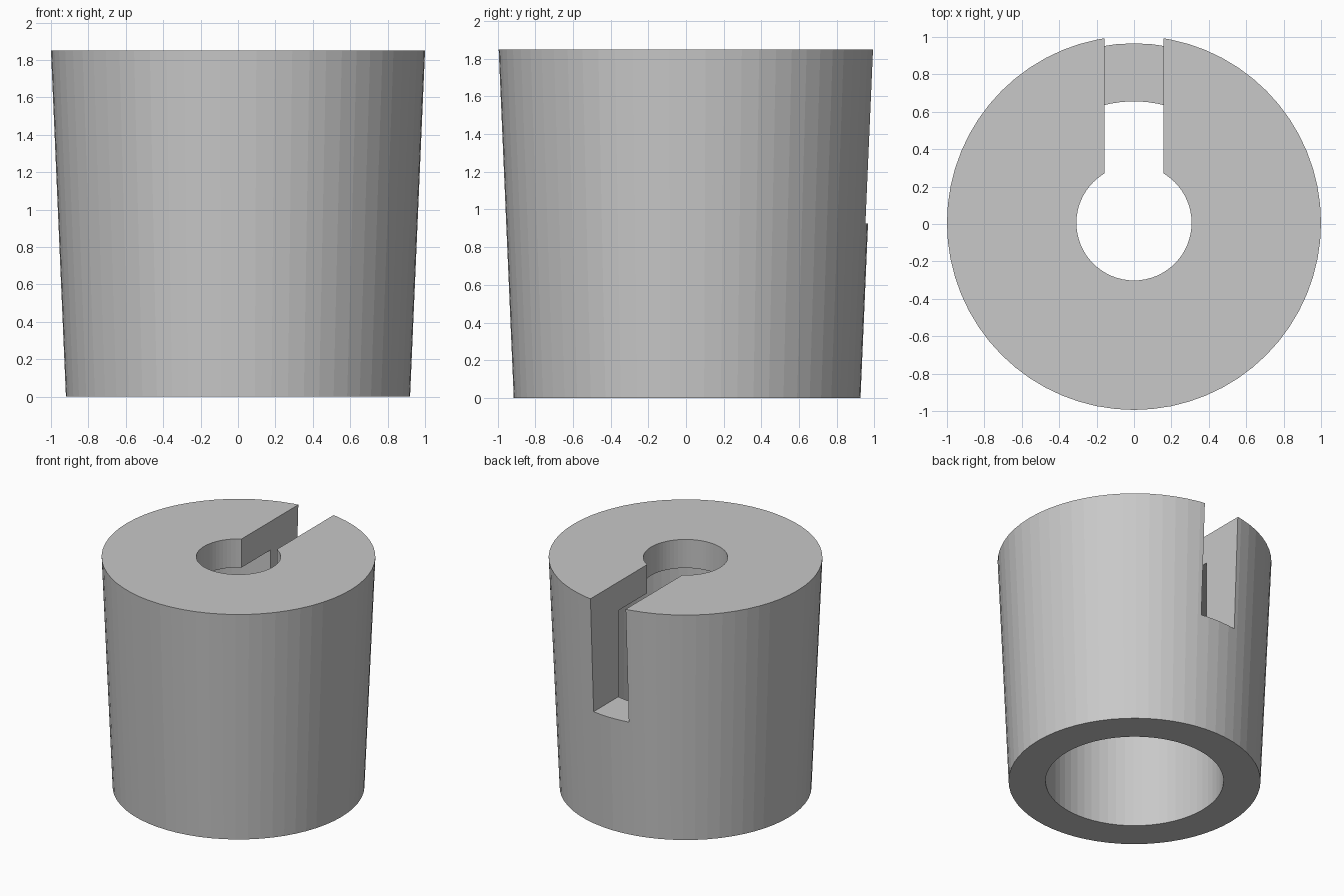
import bpy
import bmesh
import math
from mathutils import Vector

HEIGHT = 1.85
CENTRE_Y = 0.006
SLOT_HALF_WIDTH = 0.157
SLOT_FLOOR = 0.925

default = bpy.data.objects.get("Cube")
if default:
    bpy.data.objects.remove(default, do_unlink=True)

grey = bpy.data.materials.new("light grey")
grey.use_nodes = True
colour = (0.58, 0.58, 0.58, 1)
grey.diffuse_color = colour
grey.node_tree.nodes["Principled BSDF"].inputs["Base Color"].default_value = colour


def add_object(name, bm):
    bmesh.ops.recalc_face_normals(bm, faces=bm.faces)
    mesh = bpy.data.meshes.new(name)
    bm.to_mesh(mesh)
    bm.free()
    mesh.materials.append(grey)
    obj = bpy.data.objects.new(name, mesh)
    bpy.context.collection.objects.link(obj)
    return obj


def lathe(name, profile, sides):
    """Turn a closed (radius, z) profile around the vertical axis."""
    bm = bmesh.new()
    rings = []
    for i in range(sides):
        a = 2 * math.pi * i / sides
        rings.append([bm.verts.new((r * math.cos(a), r * math.sin(a) + CENTRE_Y, z))
                      for r, z in profile])
    n = len(profile)
    for i in range(sides):
        here, there = rings[i], rings[(i + 1) % sides]
        for j in range(n):
            k = (j + 1) % n
            bm.faces.new((here[j], there[j], there[k], here[k]))
    return add_object(name, bm)


def box(name, low, high):
    low, high = Vector(low), Vector(high)
    bm = bmesh.new()
    bmesh.ops.create_cube(bm, size=1)
    bmesh.ops.scale(bm, vec=high - low, verts=bm.verts)
    bmesh.ops.translate(bm, vec=(low + high) / 2, verts=bm.verts)
    return add_object(name, bm)


# Tapered sleeve: wide bore below, narrow hole through the top plate
sleeve = lathe("tapered_sleeve", [
    (0.92, 0), (1.0, HEIGHT), (0.308, HEIGHT),
    (0.308, 1.62), (0.65, 1.62), (0.65, 0)], 64)

# Slot from the hole out through the back wall
cutter = box("slot_cutter", (-SLOT_HALF_WIDTH, 0, SLOT_FLOOR),
             (SLOT_HALF_WIDTH, 1.3, HEIGHT + 0.2))
cutter.hide_render = True
cutter.hide_set(True)

slot = sleeve.modifiers.new("slot", 'BOOLEAN')
slot.operation = 'DIFFERENCE'
slot.solver = 'EXACT'
slot.object = cutter

bpy.context.view_layer.objects.active = sleeve
sleeve.select_set(True)
bpy.ops.object.modifier_apply(modifier=slot.name)
bpy.data.objects.remove(cutter, do_unlink=True)
